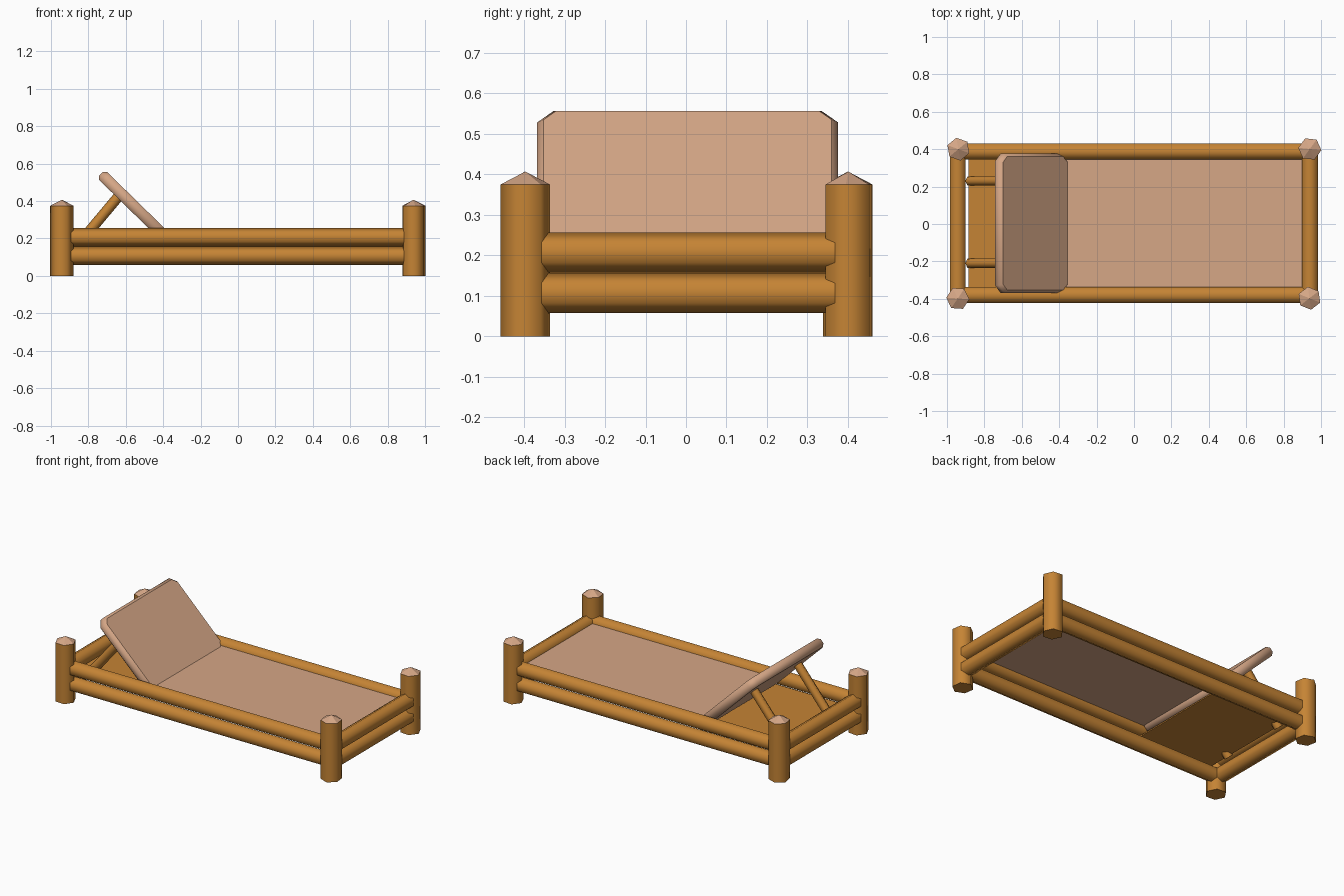
import bpy, bmesh, math
from mathutils import Vector, Matrix

if "Cube" in bpy.data.objects:
    bpy.data.objects.remove(bpy.data.objects["Cube"])


def material(name, col):
    m = bpy.data.materials.new(name)
    m.diffuse_color = (*col, 1)
    m.use_nodes = True
    m.node_tree.nodes["Principled BSDF"].inputs["Base Color"].default_value = m.diffuse_color
    return m


WOOD = material("warm_wood", (0.56, 0.23, 0.035))
TAN = material("pale_tan", (0.67, 0.385, 0.24))


def finish(name, bm, mats):
    bmesh.ops.recalc_face_normals(bm, faces=bm.faces)
    me = bpy.data.meshes.new(name)
    bm.to_mesh(me)
    bm.free()
    for m in mats:
        me.materials.append(m)
    ob = bpy.data.objects.new(name, me)
    bpy.context.collection.objects.link(ob)
    return ob


def log(name, a, b, r):
    """Hexagonal log from a to b, corner up, with smooth sides and flat ends."""
    a, b = Vector(a), Vector(b)
    d = b - a
    bm = bmesh.new()
    bmesh.ops.create_cone(bm, cap_ends=True, segments=6, radius1=r, radius2=r, depth=d.length)
    for f in bm.faces:
        f.smooth = len(f.verts) == 4
    rot = d.to_track_quat('Z', 'Y').to_matrix().to_4x4()
    bm.transform(Matrix.Translation((a + b) / 2) @ rot)
    return finish(name, bm, [WOOD])


def post(name, x, y, spin):
    """Corner post with a pale, pointed cut end."""
    bm = bmesh.new()
    bmesh.ops.create_cone(bm, cap_ends=True, segments=6, radius1=0.062, radius2=0.062, depth=0.375,
                          matrix=Matrix.Translation((x, y, 0.1875)) @ Matrix.Rotation(spin, 4, 'Z'))
    top = max(bm.faces, key=lambda f: f.calc_center_median().z)
    tip = bmesh.ops.poke(bm, faces=[top])
    tip["verts"][0].co.z = 0.407
    for f in bm.faces:
        f.smooth = len(f.verts) == 4
        f.material_index = 1 if len(f.verts) == 3 else 0
    finish(name, bm, [WOOD, TAN])


def box(name, lo, hi, mat):
    lo, hi = Vector(lo), Vector(hi)
    bm = bmesh.new()
    bmesh.ops.create_cube(bm, size=1, matrix=Matrix.Translation((lo + hi) / 2) @ Matrix.Diagonal((*(hi - lo), 1)))
    return finish(name, bm, [mat])


# Corner posts
post("foot_front_post", 0.938, -0.397, math.radians(8))
post("foot_back_post", 0.94, 0.401, math.radians(24))
post("head_back_post", -0.939, 0.4, math.radians(10))
post("head_front_post", -0.942, -0.398, math.radians(26))

# Two stacked rails on each side and end; a corner of each hexagon points up
for level, z in (("lower", 0.107), ("upper", 0.207)):
    for side, y in (("front", -0.38), ("back", 0.388)):
        log(f"{side}_{level}_rail", (-0.93, y, z), (0.93, y, z), 0.049)
    for end, x in (("head", -0.942), ("foot", 0.94)):
        log(f"{end}_{level}_rail", (x, -0.39, z), (x, 0.39, z), 0.049)

# Lying surface and the board under the backrest
box("mattress", (-0.365, -0.37, 0.206), (0.92, 0.38, 0.218), TAN)
box("head_board", (-0.885, -0.37, 0.152), (-0.36, 0.38, 0.160), WOOD)

# Tilted backrest slab: cut corners, then chamfered rims, smooth around the edge
top, foot = Vector((-0.733, 0.004, 0.546)), Vector((-0.364, 0.004, 0.185))
d = foot - top
bm = bmesh.new()
bmesh.ops.create_cube(bm, size=1, matrix=Matrix.Diagonal((d.length, 0.744, 0.06, 1)))
corner = [e for e in bm.edges if abs(e.verts[0].co.z - e.verts[1].co.z) > 0.05]
bmesh.ops.bevel(bm, geom=corner, offset=0.04, segments=1, affect='EDGES')
rim = [e for e in bm.edges if abs(e.verts[0].co.z - e.verts[1].co.z) < 0.01]
bmesh.ops.bevel(bm, geom=rim, offset=0.016, segments=1, affect='EDGES')
for f in bm.faces:
    f.smooth = f.calc_area() < 0.1
bm.transform(Matrix.Translation((top + foot) / 2) @ Matrix.Rotation(math.atan2(-d.z, d.x), 4, 'Y'))
finish("backrest", bm, [TAN])

# Two props holding the backrest up, their feet poking through the board
for side, y in (("front", -0.21), ("back", 0.23)):
    log(f"{side}_prop", (-0.88, y, 0.137), (-0.622, y, 0.445), 0.028)
